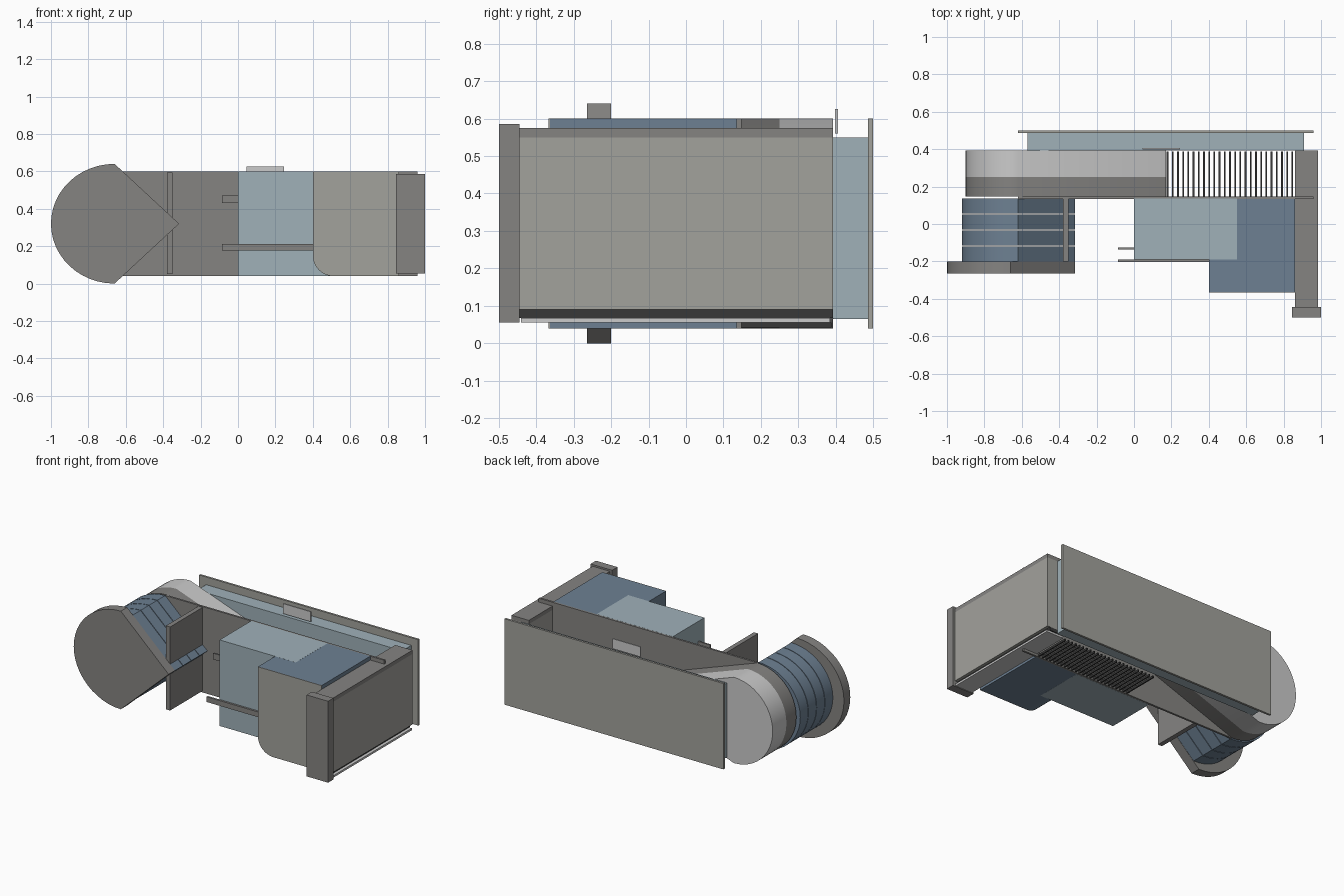
import bpy
from math import sin, cos, pi

if "Cube" in bpy.data.objects:
    bpy.data.objects.remove(bpy.data.objects["Cube"])


def material(name, rgb):
    m = bpy.data.materials.new(name)
    m.diffuse_color = (*rgb, 1)
    m.use_nodes = True
    m.node_tree.nodes["Principled BSDF"].inputs["Base Color"].default_value = m.diffuse_color
    return m


BLUE = material("blue_fabric", (0.153, 0.216, 0.288))
PALE = material("pale_glass", (0.35, 0.44, 0.485))
DARK = material("dark_grey", (0.235, 0.23, 0.222))
MID = material("mid_grey", (0.362, 0.36, 0.333))
LIGHT = material("light_grey", (0.52, 0.52, 0.52))
BLACK = material("near_black", (0.04, 0.04, 0.04))


def prism(name, profile, y0, y1, mat, smooth=False):
    """Extrude an (x, z) outline, listed counter-clockwise seen from the front, along y."""
    n = len(profile)
    verts = [(x, y, z) for y in (y0, y1) for x, z in profile]
    faces = [tuple(range(n)), tuple(range(2 * n - 1, n - 1, -1))]
    faces += [(i, i + n, (i + 1) % n + n, (i + 1) % n) for i in range(n)]
    me = bpy.data.meshes.new(name)
    me.from_pydata(verts, [], faces)
    ob = bpy.data.objects.new(name, me)
    bpy.context.collection.objects.link(ob)
    me.materials.append(mat)
    if smooth:
        bpy.ops.object.select_all(action='DESELECT')
        bpy.context.view_layer.objects.active = ob
        ob.select_set(True)
        bpy.ops.object.shade_smooth_by_angle()
    return ob


def box(name, x0, x1, y0, y1, z0, z1, mat):
    return prism(name, [(x0, z0), (x1, z0), (x1, z1), (x0, z1)], y0, y1, mat)


def teardrop(cx, rx, rz, tip, n=24, cz=0.32):
    """Half ellipse on the left, straight sides meeting at a point on the right."""
    arc = [(cx + rx * cos(pi / 2 + pi * i / n), cz + rz * sin(pi / 2 + pi * i / n))
           for i in range(n + 1)]
    return arc + [(tip, cz)]


# Wall plates and the pale core between them
box("back_plate", -0.62, 0.96, 0.486, 0.50, 0.04, 0.60, MID)
box("back_core", -0.57, 0.91, 0.392, 0.486, 0.065, 0.55, PALE)
box("inner_plate", -0.62, 0.96, 0.135, 0.148, 0.04, 0.60, DARK)
box("small_tag", 0.045, 0.245, 0.398, 0.406, 0.56, 0.625, LIGHT)

# Long teardrop housing behind the inner plate
long_drop = teardrop(-0.62, 0.28, 0.28, 0.17)
prism("housing_front", long_drop, 0.148, 0.25, DARK, True)
prism("housing_back", long_drop, 0.25, 0.392, LIGHT, True)

# Ribbed drum and its end disc
drum = teardrop(-0.62, 0.30, 0.28, -0.315)
for i in range(4):
    y = -0.20 + 0.085 * i
    prism(f"drum_rib_{i + 1}", drum, y, y + 0.081, BLUE, True)
prism("end_disc", teardrop(-0.66, 0.34, 0.32, -0.315), -0.265, -0.20, DARK, True)
box("divider_plate", -0.38, -0.35, -0.20, 0.14, 0.05, 0.595, DARK)

# Pale middle block with thin rails
box("middle_block", 0.0, 0.55, -0.19, 0.135, 0.0395, 0.6005, PALE)
box("lower_rail", -0.085, 0.40, -0.203, -0.19, 0.178, 0.212, DARK)
box("upper_rail", -0.085, 0.0, -0.135, -0.125, 0.43, 0.47, DARK)

# Sliced right block with one rounded lower corner, and its grey front
r = 0.11
corner = [(0.40 + r + r * cos(pi + pi / 2 * i / 8), 0.04 + r + r * sin(pi + pi / 2 * i / 8))
          for i in range(9)]
block = corner + [(0.86, 0.04), (0.86, 0.60), (0.40, 0.60)]
for i in range(6):
    y = -0.363 + 0.083 * i
    prism(f"block_slice_{i + 1}", block, y, y + 0.083, BLUE, True)
prism("block_front", block, -0.367, -0.363, MID)

# Right side panel with top strip, recess and bottom ledge
box("side_panel", 0.86, 0.985, -0.445, 0.392, 0.09, 0.55, MID)
box("side_panel_top", 0.86, 0.985, -0.445, 0.392, 0.55, 0.575, DARK)
box("side_panel_recess", 0.86, 0.965, -0.445, 0.392, 0.068, 0.09, BLACK)
box("side_panel_ledge", 0.86, 0.985, -0.44, 0.385, 0.055, 0.068, LIGHT)
box("side_panel_cap", 0.845, 1.0, -0.50, -0.445, 0.055, 0.586, DARK)

# Slatted vent on the underside
for i in range(25):
    x = 0.175 + 0.0278 * i
    box(f"vent_slat_{i + 1}", x, x + 0.009, 0.148, 0.388, 0.042, 0.056, BLACK)
